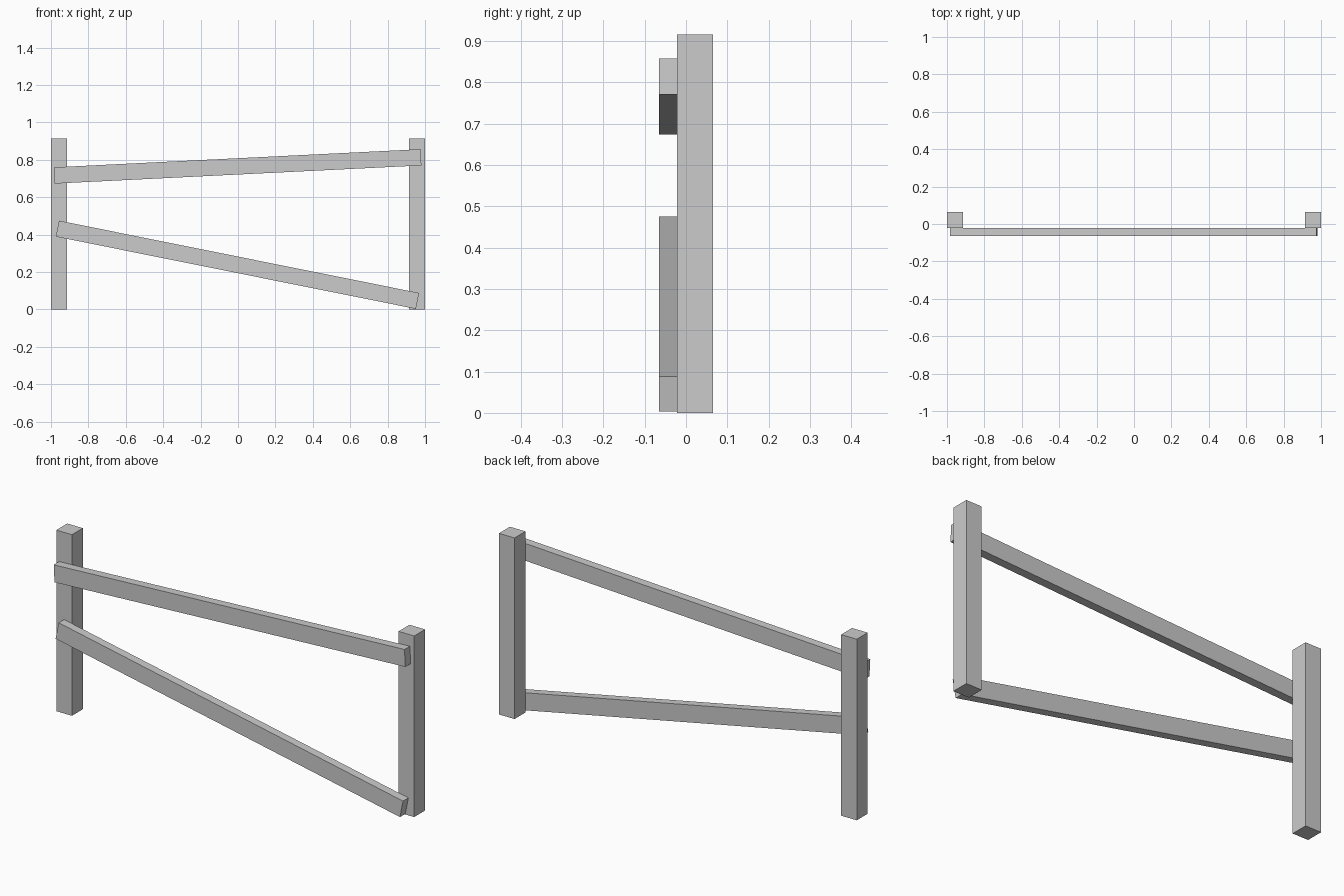
import bpy
from math import radians

if "Cube" in bpy.data.objects:
    bpy.data.objects.remove(bpy.data.objects["Cube"])

POST_W, POST_H = 0.087, 0.915   # square post section and height
RAIL_L, RAIL_T = 1.963, 0.043   # rail length and thickness


def box(name, size, location, tilt=0.0):
    """Box with applied size, tilted in the xz plane (degrees, rising to +x)."""
    bpy.ops.mesh.primitive_cube_add(size=1)
    obj = bpy.context.object
    obj.name = name
    obj.scale = size
    bpy.ops.object.transform_apply(location=False, rotation=False, scale=True)
    obj.location = location
    obj.rotation_euler = (0, radians(-tilt), 0)
    return obj


# Two upright posts at the back
for side, label in ((-1, "left"), (1, "right")):
    box(label + "_post", (POST_W, POST_W, POST_H),
        (side * (1 - POST_W / 2), 0.065 - POST_W / 2, POST_H / 2))

# Two crooked rails fixed to the front of the posts
rail_y = -0.065 + RAIL_T / 2
box("upper_rail", (RAIL_L, RAIL_T, POST_W), (-0.002, rail_y, 0.765), 2.83)
box("lower_rail", (RAIL_L, RAIL_T, POST_W), (-0.003, rail_y, 0.239), -11.35)
